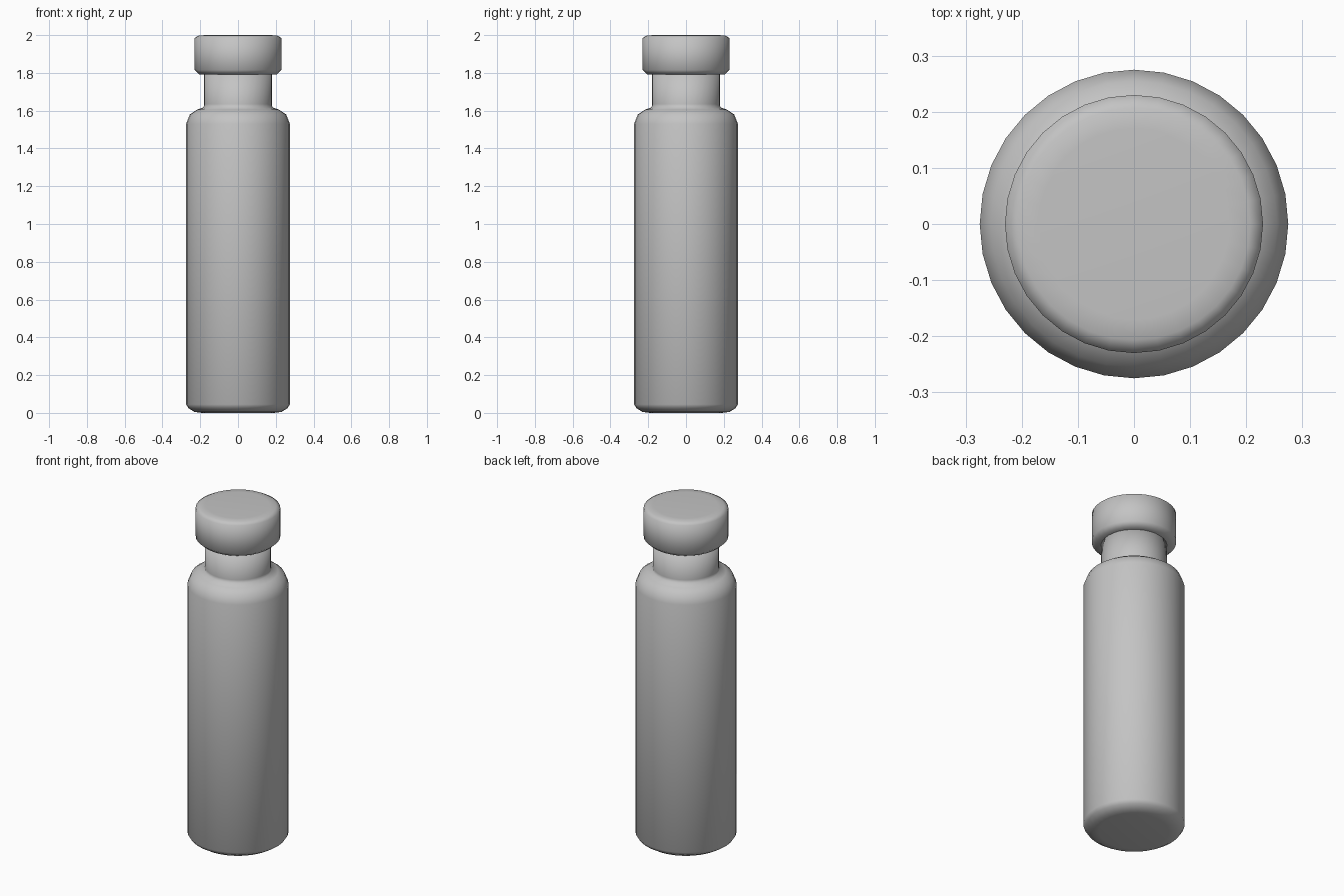
import bpy
import bmesh
import math

SIDES = 32

cube = bpy.data.objects.get("Cube")
if cube:
    bpy.data.objects.remove(cube, do_unlink=True)

# Single grey material
grey = bpy.data.materials.new("plain grey")
grey.use_nodes = True
colour = (0.55, 0.55, 0.55, 1.0)
grey.diffuse_color = colour
grey.node_tree.nodes["Principled BSDF"].inputs["Base Color"].default_value = colour


def lathe(name, profile):
    """Turn a list of (radius, height) into a closed, smooth round part."""
    bm = bmesh.new()
    rings = []
    for radius, z in profile:
        angles = [2 * math.pi * i / SIDES for i in range(SIDES)]
        rings.append([bm.verts.new((radius * math.cos(a), radius * math.sin(a), z))
                      for a in angles])
    for low, high in zip(rings, rings[1:]):
        for i in range(SIDES):
            j = (i + 1) % SIDES
            bm.faces.new((low[i], low[j], high[j], high[i]))
    bm.faces.new(rings[0][::-1])
    bm.faces.new(rings[-1])
    for face in bm.faces:
        face.smooth = True
    mesh = bpy.data.meshes.new(name)
    bm.to_mesh(mesh)
    bm.free()
    mesh.materials.append(grey)
    obj = bpy.data.objects.new(name, mesh)
    bpy.context.collection.objects.link(obj)
    return obj


# Vial with rounded base, shoulder and narrow neck
lathe("vial_body", [
    (0.19, 0.0), (0.23, 0.005), (0.262, 0.025), (0.275, 0.045),
    (0.275, 1.53), (0.255, 1.58), (0.218, 1.605), (0.182, 1.617),
    (0.18, 1.635), (0.18, 1.80),
])

# Crimped cap with softened rims
lathe("cap", [
    (0.17, 1.79), (0.205, 1.792), (0.23, 1.815),
    (0.23, 1.985), (0.207, 1.998), (0.17, 2.0),
])
